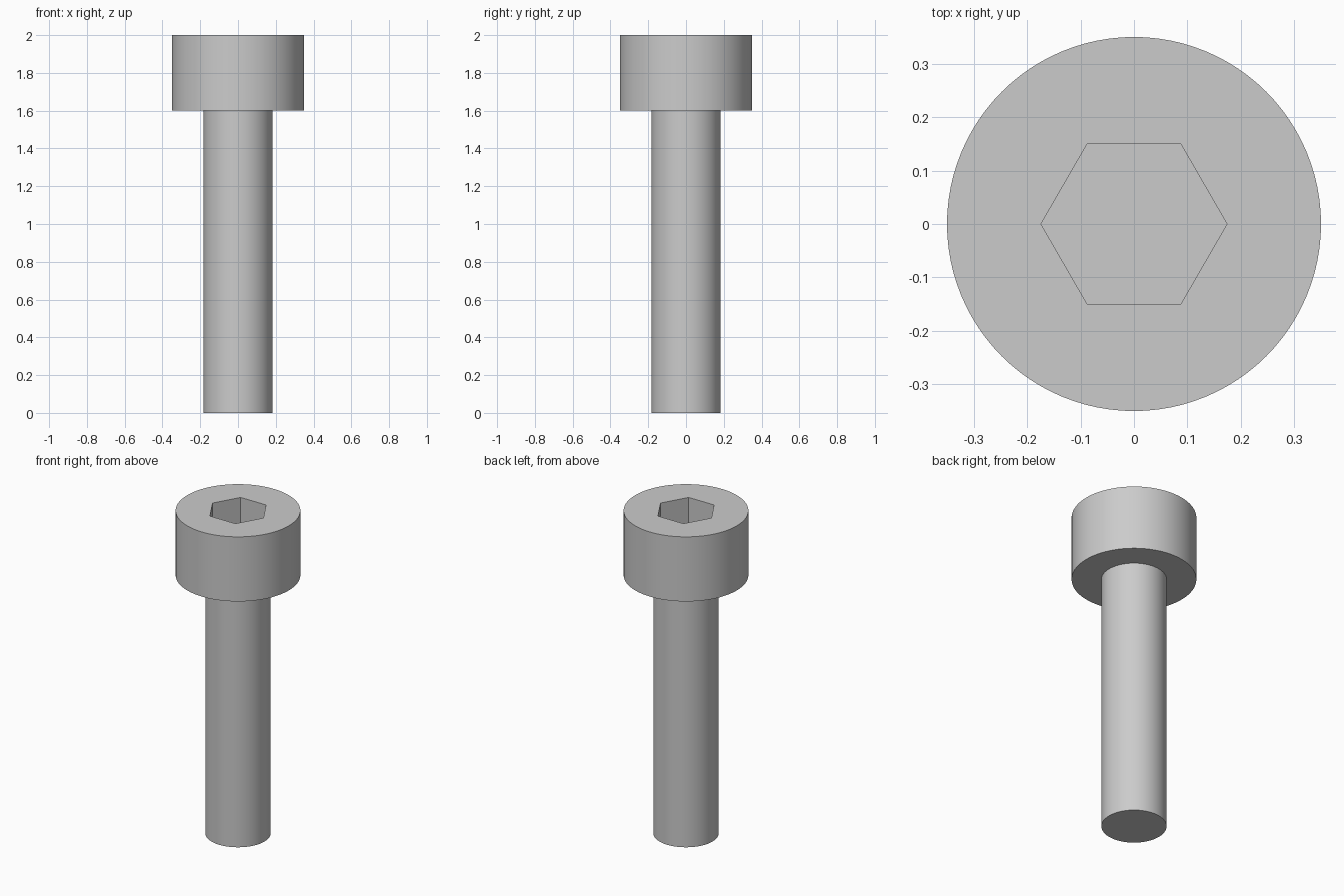
import bpy
import math

cube = bpy.data.objects.get("Cube")
if cube:
    bpy.data.objects.remove(cube, do_unlink=True)

# Plain steel
steel = bpy.data.materials.new("steel_grey")
steel.use_nodes = True
colour = (0.6, 0.6, 0.6, 1)
steel.diffuse_color = colour
steel.node_tree.nodes["Principled BSDF"].inputs["Base Color"].default_value = colour


def prism(name, radius, bottom, top, sides, turn=0):
    bpy.ops.mesh.primitive_cylinder_add(
        vertices=sides, radius=radius, depth=top - bottom,
        location=(0, 0, (bottom + top) / 2), rotation=(0, 0, turn))
    obj = bpy.context.object
    obj.name = name
    obj.data.materials.append(steel)
    return obj


shaft = prism("shaft", 0.183, 0, 1.602, 96)
head = prism("head", 0.35, 1.6, 2, 96)

# Hexagonal drive socket with corners along x
socket = prism("socket_cutter", 0.174, 1.8, 2.1, 6, math.pi / 2)
cut = head.modifiers.new("socket", "BOOLEAN")
cut.operation = "DIFFERENCE"
cut.solver = "EXACT"
cut.object = socket
bpy.ops.object.select_all(action="DESELECT")
head.select_set(True)
bpy.context.view_layer.objects.active = head
bpy.ops.object.modifier_apply(modifier=cut.name)
bpy.data.objects.remove(socket, do_unlink=True)

# Smooth round walls, crisp rims and socket corners
for part in (shaft, head):
    bpy.ops.object.select_all(action="DESELECT")
    part.select_set(True)
    bpy.context.view_layer.objects.active = part
    bpy.ops.object.shade_smooth_by_angle(angle=math.radians(30))
